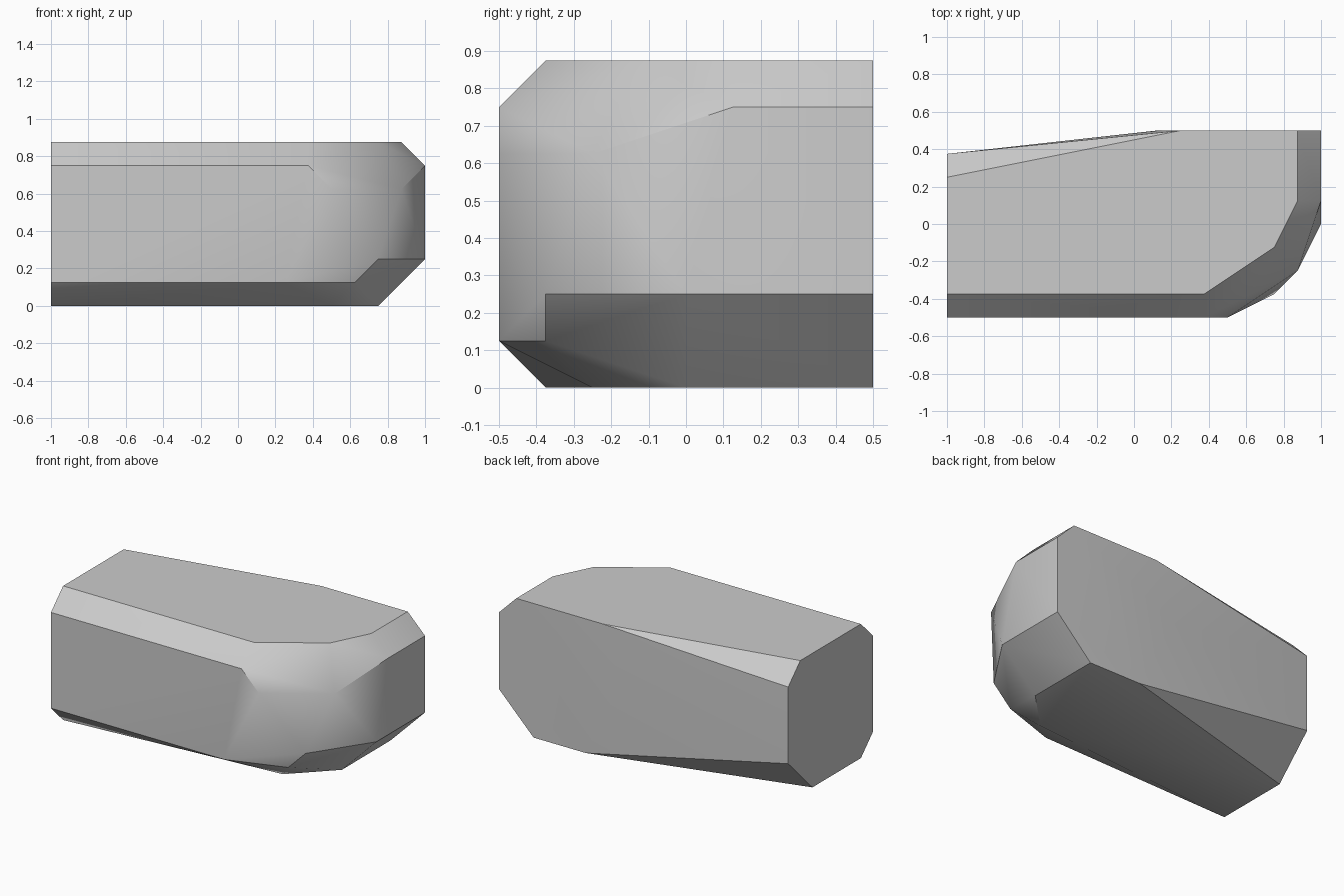
import bpy
import bmesh
import math

cube = bpy.data.objects.get("Cube")
if cube:
    bpy.data.objects.remove(cube, do_unlink=True)

UNIT = 1 / 8  # the block is laid out on a grid of eighths

# Corner outlines of the chamfered block, one list per height
foot = [(-8, -3), (4, -2), (6, 0), (6, 4), (3, 4), (-8, 1)]
front_lower_edge = [(-8, -4), (2, -4), (5, -3)]
side_lower_edge = [(6, -3), (8, 0), (8, 4), (-8, 3)]
back_bend = [(1, 4)]
corner_facets = [(4, -4), (7, -2)]
upper_edge = [(-8, -4), (3, -4), (8, 1), (8, 4), (-8, 3)]
crown = [(-8, -3), (3, -3), (6, -1), (7, 1), (7, 4), (2, 4), (-8, 2)]

levels = [
    (0, foot),
    (1, front_lower_edge),
    (2, side_lower_edge),
    (4, back_bend),
    (5, corner_facets),
    (6, upper_edge),
    (7, crown),
]


def make_material(name, color):
    material = bpy.data.materials.new(name)
    material.use_nodes = True
    material.diffuse_color = color
    shader = next(n for n in material.node_tree.nodes if n.type == "BSDF_PRINCIPLED")
    shader.inputs["Base Color"].default_value = color
    shader.inputs["Roughness"].default_value = 0.8
    return material


def make_hull(name, levels, material):
    """Wrap a convex skin around the stacked outlines."""
    bm = bmesh.new()
    for height, outline in levels:
        for x, y in outline:
            bm.verts.new((x * UNIT, y * UNIT, height * UNIT))
    bmesh.ops.convex_hull(bm, input=bm.verts[:])
    # Merge coplanar triangles into clean flat faces
    bmesh.ops.dissolve_limit(
        bm, angle_limit=math.radians(0.5), verts=bm.verts[:], edges=bm.edges[:]
    )
    bmesh.ops.recalc_face_normals(bm, faces=bm.faces[:])
    mesh = bpy.data.meshes.new(name)
    bm.to_mesh(mesh)
    bm.free()
    mesh.materials.append(material)
    block = bpy.data.objects.new(name, mesh)
    bpy.context.collection.objects.link(block)
    return block


stone_grey = make_material("stone_grey", (0.6, 0.6, 0.6, 1))
block = make_hull("stone_block", levels, stone_grey)

# Soft corner facets, crisp chamfers
bpy.ops.object.select_all(action="DESELECT")
block.select_set(True)
bpy.context.view_layer.objects.active = block
bpy.ops.object.shade_smooth_by_angle(angle=math.radians(30))
